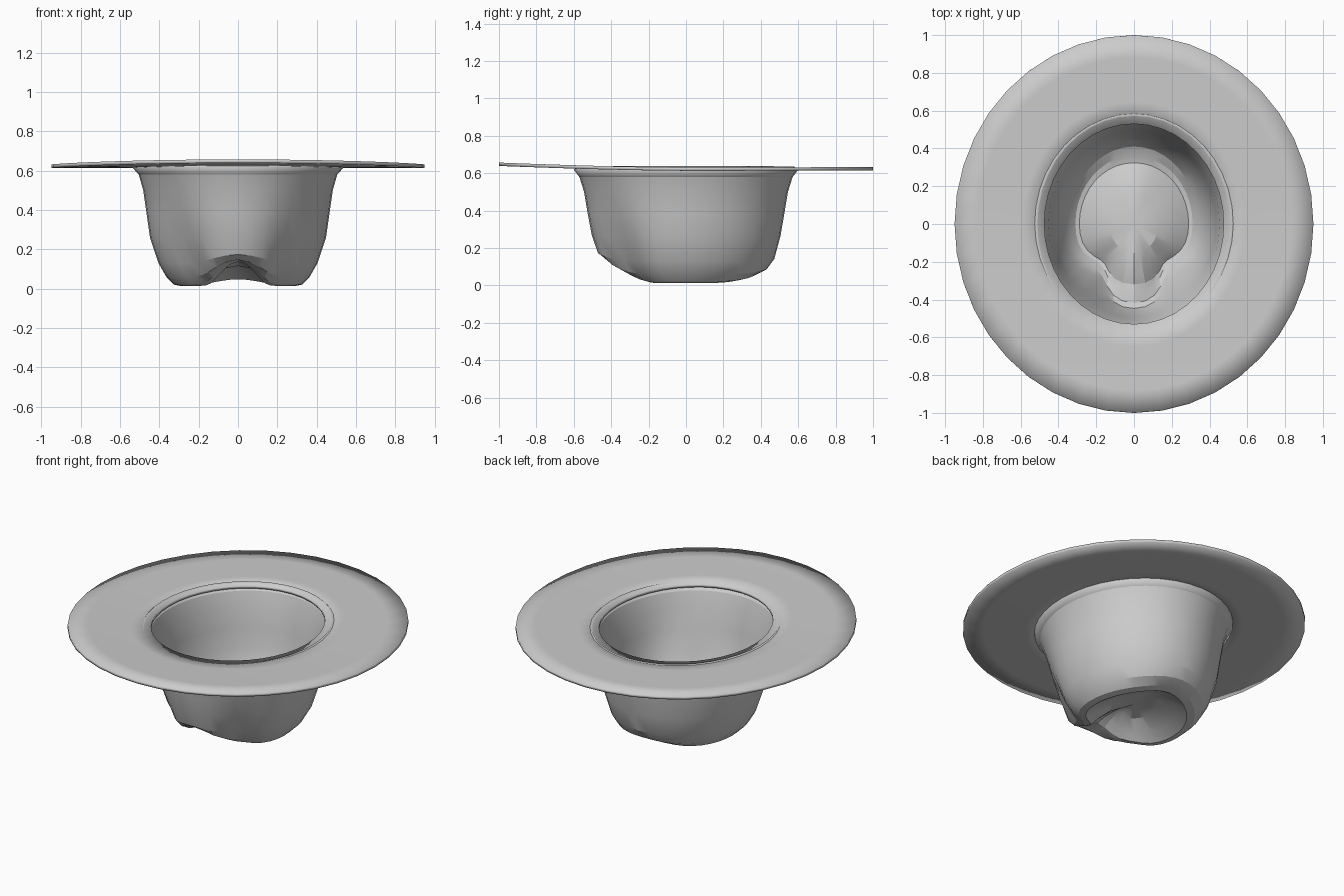
import bpy, bmesh
from math import sin, cos, pi, exp

if "Cube" in bpy.data.objects:
    bpy.data.objects.remove(bpy.data.objects["Cube"])

N = 40  # sides around the hat


def loft(name, rings, cap=None, thickness=0.02):
    """Skin a list of closed rings, optionally closing the last with a centre point."""
    bm = bmesh.new()
    loops = [[bm.verts.new(p) for p in ring] for ring in rings]
    for a, b in zip(loops, loops[1:]):
        for i in range(N):
            j = (i + 1) % N
            bm.faces.new((a[i], a[j], b[j], b[i]))
    if cap:
        c = bm.verts.new(cap)
        for i in range(N):
            bm.faces.new((loops[-1][i], loops[-1][(i + 1) % N], c))
    bmesh.ops.recalc_face_normals(bm, faces=bm.faces)
    me = bpy.data.meshes.new(name)
    bm.to_mesh(me)
    bm.free()
    ob = bpy.data.objects.new(name, me)
    bpy.context.collection.objects.link(ob)
    mod = ob.modifiers.new("thickness", 'SOLIDIFY')
    mod.thickness = thickness
    mod.offset = 0 if not cap else -1
    bpy.context.view_layer.objects.active = ob
    ob.select_set(True)
    bpy.ops.object.shade_smooth_by_angle(angle=0.35)
    ob.select_set(False)
    return ob


def ang(i):
    return 2 * pi * i / N - pi / 2   # index 0 is the front


def off_front(i):
    d = 2 * pi * i / N
    return d if d <= pi else d - 2 * pi


# Brim: wide thin plate, slightly raised at the front
def brim_z(y):
    return 0.622 + 0.024 * max(0, -y) ** 1.5 + 0.002 * y * y


brim_rings = []
for t in (0, 0.25, 0.5, 0.75, 1):
    rx, ry = 0.475 + t * 0.475, 0.53 + t * 0.47
    brim_rings.append([(rx * cos(ang(i)), ry * sin(ang(i)),
                        brim_z(ry * sin(ang(i)))) for i in range(N)])
loft("brim", brim_rings, thickness=0.018)


# Crown: upside-down bowl with two front pinches and a creased tip
def pinch(i, strength):
    d = abs(off_front(i))
    return 1 - strength * exp(-((d - 0.72) / 0.33) ** 2)


def rim_rise(i):
    d = abs(off_front(i))
    return 0.125 * exp(-(d / 0.42) ** 2) + 0.035 * exp(-((pi - d) / 0.6) ** 2)


# height, half width, half depth, pinch strength, share of rim rise
profile = [
    (0.618, 0.54, 0.60, 0.00, 0), (0.58, 0.505, 0.57, 0.00, 0),
    (0.50, 0.482, 0.545, 0.01, 0), (0.38, 0.465, 0.525, 0.04, 0),
    (0.26, 0.448, 0.505, 0.10, 0.1), (0.13, 0.405, 0.472, 0.15, 0.35),
    (0.06, 0.365, 0.43, 0.17, 0.7), (0.02, 0.325, 0.37, 0.18, 1.0),
    (0.012, 0.285, 0.32, 0.18, 1.0), (0.05, 0.22, 0.26, 0.14, 0.8),
    (0.10, 0.12, 0.16, 0.06, 0.4),
]
crown_rings = []
for z, rx, ry, p, r in profile:
    crown_rings.append([(rx * pinch(i, p) * cos(ang(i)),
                         ry * pinch(i, p) * sin(ang(i)),
                         z + r * rim_rise(i)) for i in range(N)])
loft("crown", crown_rings, cap=(0, 0, 0.115), thickness=0.03)
